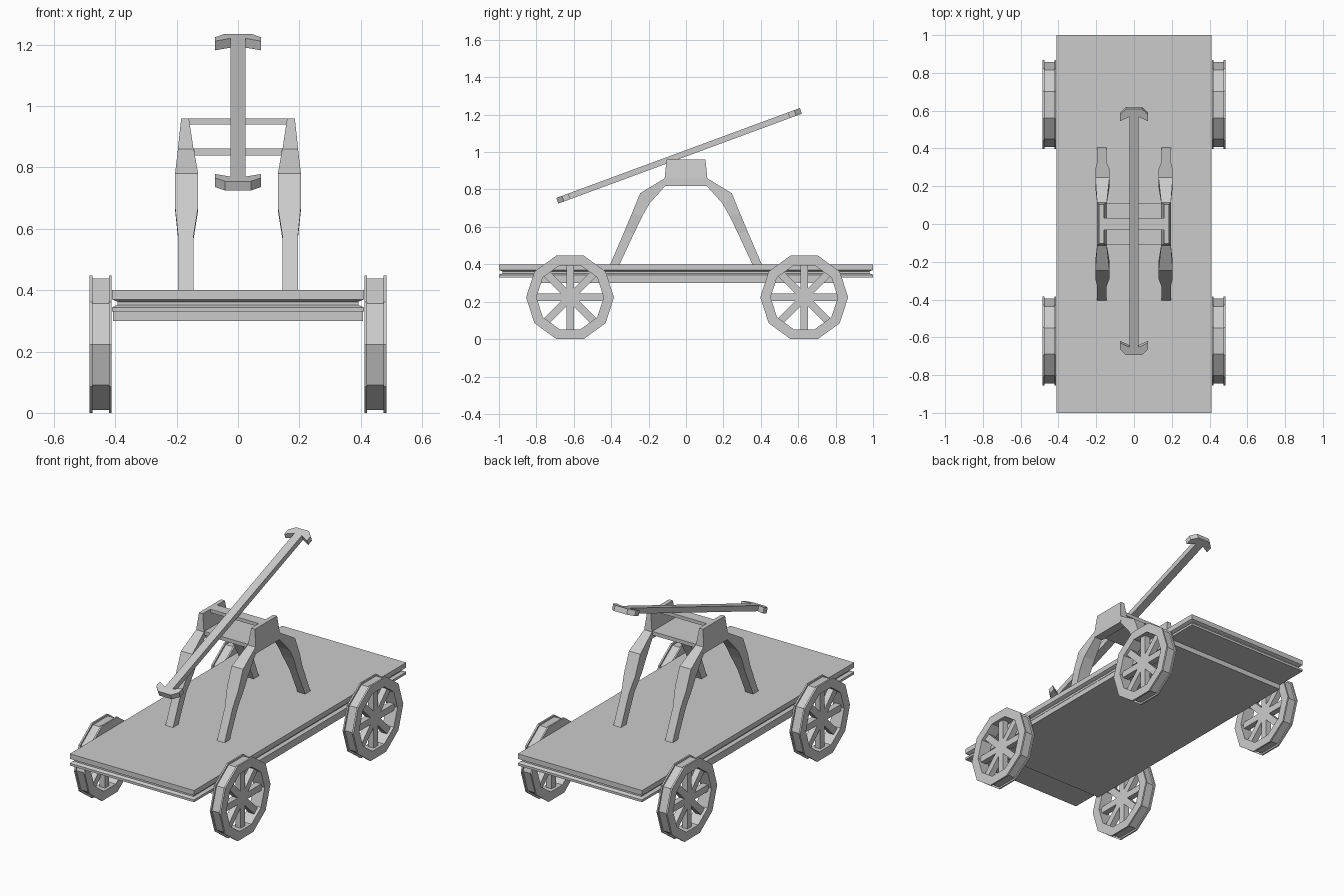
import bpy, bmesh, math
from mathutils import Matrix

if "Cube" in bpy.data.objects:
    bpy.data.objects.remove(bpy.data.objects["Cube"])


def make_object(name, bm, mirror_x=False):
    bmesh.ops.recalc_face_normals(bm, faces=bm.faces[:])
    mesh = bpy.data.meshes.new(name)
    bm.to_mesh(mesh)
    bm.free()
    ob = bpy.data.objects.new(name, mesh)
    bpy.context.collection.objects.link(ob)
    if mirror_x:
        ob.modifiers.new("Mirror", "MIRROR").use_mirror_merge = False
    return ob


def loft(bm, rings, closed=False):
    """Skin a list of equal-length point rings, capped unless closed."""
    loops = [[bm.verts.new(p) for p in ring] for ring in rings]
    n = len(loops[0])
    pairs = list(zip(loops, loops[1:]))
    if closed:
        pairs.append((loops[-1], loops[0]))
    else:
        bm.faces.new(loops[0])
        bm.faces.new(loops[-1])
    for a, b in pairs:
        for i in range(n):
            j = (i + 1) % n
            bm.faces.new((a[i], a[j], b[j], b[i]))


def box(bm, size, centre, rot=Matrix()):
    m = Matrix.Translation(centre) @ rot @ Matrix.Diagonal((*size, 1))
    bmesh.ops.create_cube(bm, size=1, matrix=m)


def rect(hx, hy, z):
    return [(-hx, -hy, z), (hx, -hy, z), (hx, hy, z), (-hx, hy, z)]


# Deck with a groove running round its edge
bm = bmesh.new()
levels = [(0.40, 0), (0.37, 0), (0.362, 0.018), (0.352, 0.018), (0.344, 0), (0.33, 0)]
loft(bm, [rect(0.41 - d, 1 - d, z) for z, d in levels])
make_object("deck", bm)

# Under-frame block
bm = bmesh.new()
box(bm, (0.816, 1.6, 0.034), (0, 0, 0.317))
make_object("underframe", bm)

# Wheels: ten-sided flanged rim with eight spokes
R, SIDES = 0.235, 10
CZ = R * math.sin(math.radians(72))
rim = [(0.412, 0.18), (0.412, R), (0.421, R), (0.421, 0.225),
       (0.474, 0.225), (0.474, R), (0.484, R), (0.484, 0.18)]
for name, cy in (("front_wheels", -0.62), ("rear_wheels", 0.632)):
    bm = bmesh.new()
    rings = []
    for k in range(SIDES):
        a = 2 * math.pi * k / SIDES
        rings.append([(x, cy + r * math.cos(a), CZ + r * math.sin(a)) for x, r in rim])
    loft(bm, rings, closed=True)
    for k in range(4):
        box(bm, (0.036, 0.37 if k % 2 == 0 else 0.36, 0.04), (0.448, cy, CZ),
            Matrix.Rotation(k * math.pi / 4, 4, "X"))
    make_object(name, bm, mirror_x=True)

# Bowed legs: outer y, z / inner y, z / x range
leg = [(0.405, 0.40, 0.355, 0.40, 0.145, 0.195),
       (0.33, 0.575, 0.278, 0.565, 0.145, 0.195),
       (0.29, 0.67, 0.232, 0.66, 0.130, 0.205),
       (0.245, 0.78, 0.195, 0.725, 0.130, 0.205),
       (0.105, 0.865, 0.11, 0.82, 0.145, 0.195)]
for name, s in (("front_legs", -1), ("rear_legs", 1)):
    bm = bmesh.new()
    loft(bm, [[(x0, s * oy, oz), (x1, s * oy, oz), (x1, s * iy, iz), (x0, s * iy, iz)]
              for oy, oz, iy, iz, x0, x1 in leg])
    make_object(name, bm, mirror_x=True)

# Tapered head blocks joining the legs
bm = bmesh.new()
loft(bm, [[(x0, -y, z), (x1, -y, z), (x1, y, z), (x0, y, z)]
          for z, y, x0, x1 in ((0.82, 0.117, 0.143, 0.197), (0.86, 0.114, 0.145, 0.196),
                               (0.96, 0.104, 0.16, 0.185))])
make_object("head_blocks", bm, mirror_x=True)

# Cross plates between the head blocks
bm = bmesh.new()
box(bm, (0.30, 0.22, 0.022), (0, 0, 0.85))
make_object("lower_cross_plate", bm)
bm = bmesh.new()
box(bm, (0.33, 0.065, 0.02), (0, 0, 0.95))
make_object("pivot_bar", bm)

# Tilted pump lever with swept grips
quarter = [(0.025, 0.65), (0.075, 0.625), (0.075, 0.662), (0.042, 0.694)]
right = [(x, -y) for x, y in reversed(quarter)] + quarter
outline = right + [(-x, y) for x, y in reversed(right)]
bm = bmesh.new()
loft(bm, [[(x, y, z) for x, y in outline] for z in (-0.016, 0.016)])
lever = make_object("pump_lever", bm)
lever.location = (0, -0.037, 0.98)
lever.rotation_euler = (math.radians(20.26), 0, 0)
